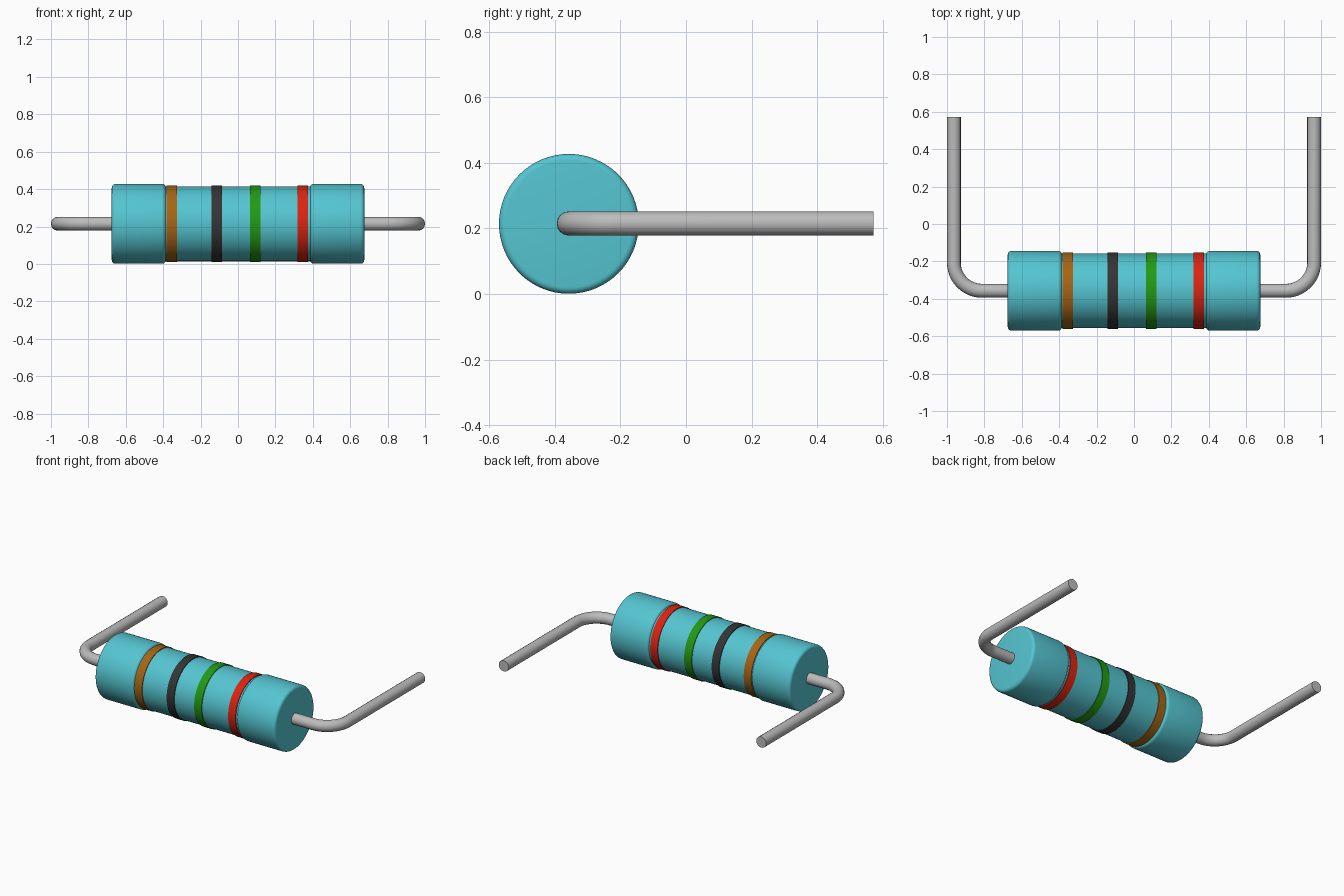
import bpy
import bmesh
import math
from mathutils import Matrix, Vector

cube = bpy.data.objects.get("Cube")
if cube:
    bpy.data.objects.remove(cube, do_unlink=True)

AXIS_Y, AXIS_Z = -0.357, 0.214
CAP_R, CORE_R, BAND_R, WIRE_R = 0.213, 0.2, 0.205, 0.037


def material(name, color):
    mat = bpy.data.materials.new(name)
    mat.use_nodes = True
    mat.diffuse_color = (*color, 1)
    mat.node_tree.nodes["Principled BSDF"].inputs["Base Color"].default_value = (*color, 1)
    return mat


def smooth(obj):
    bpy.ops.object.select_all(action="DESELECT")
    obj.select_set(True)
    bpy.context.view_layer.objects.active = obj
    bpy.ops.object.shade_smooth_by_angle(angle=math.radians(35))


def lathe(name, profile, mat):
    """Spin (x, radius) points around the body axis."""
    bm = bmesh.new()
    verts = [bm.verts.new((x, 0, r)) for x, r in profile]
    edges = [bm.edges.new(pair) for pair in zip(verts, verts[1:])]
    bmesh.ops.spin(bm, geom=verts + edges, cent=(0, 0, 0), axis=(1, 0, 0),
                   angle=math.tau, steps=64, use_duplicate=False)
    bmesh.ops.remove_doubles(bm, verts=bm.verts, dist=0.0001)
    bmesh.ops.recalc_face_normals(bm, faces=bm.faces)
    bmesh.ops.transform(bm, matrix=Matrix.Translation((0, AXIS_Y, AXIS_Z)), verts=bm.verts)
    mesh = bpy.data.meshes.new(name)
    bm.to_mesh(mesh)
    bm.free()
    mesh.materials.append(mat)
    obj = bpy.data.objects.new(name, mesh)
    bpy.context.collection.objects.link(obj)
    smooth(obj)
    return obj


def rounded_drum(x0, x1, radius, fillet):
    """Profile of a closed drum with rounded rims."""
    arc = [math.radians(a) for a in range(0, 91, 18)]
    left = [(x0 + fillet * (1 - math.sin(a)), radius - fillet * (1 - math.cos(a)))
            for a in reversed(arc)]
    right = [(x0 + x1 - x, r) for x, r in reversed(left)]
    return [(x0, 0)] + left + right + [(x1, 0)]


def lead(name, side, mat):
    """Bent wire: out of the cap, round the elbow, then straight back."""
    bend, x_end = 0.15, 1 - WIRE_R
    centre = Vector((x_end - bend, AXIS_Y + bend))
    path = [(0.6, AXIS_Y)]
    for i in range(13):
        a = math.radians(-90 + i * 7.5)
        path.append((centre.x + bend * math.cos(a), centre.y + bend * math.sin(a)))
    path.append((x_end, 0.572))
    curve = bpy.data.curves.new(name, "CURVE")
    curve.dimensions = "3D"
    curve.bevel_depth = WIRE_R
    curve.bevel_resolution = 6
    curve.use_fill_caps = True
    spline = curve.splines.new("POLY")
    spline.points.add(len(path) - 1)
    for point, (x, y) in zip(spline.points, path):
        point.co = (side * x, y, AXIS_Z + 0.001, 1)
    curve.materials.append(mat)
    obj = bpy.data.objects.new(name, curve)
    bpy.context.collection.objects.link(obj)
    bpy.ops.object.select_all(action="DESELECT")
    obj.select_set(True)
    bpy.context.view_layer.objects.active = obj
    bpy.ops.object.convert(target="MESH")
    smooth(bpy.context.object)


teal = material("teal coating", (0.09, 0.56, 0.64))
steel = material("grey wire", (0.5, 0.5, 0.5))
bands = {
    "brown_band": (-0.353, material("brown paint", (0.38, 0.13, 0.007))),
    "black_band": (-0.113, material("charcoal paint", (0.035, 0.035, 0.035))),
    "green_band": (0.093, material("green paint", (0.016, 0.32, 0.007))),
    "red_band": (0.347, material("red paint", (0.7, 0.018, 0.006))),
}

# Body core and end caps
lathe("body_core", [(-0.4, CORE_R), (0.4, CORE_R)], teal)
lathe("right_cap", rounded_drum(-0.675, -0.385, CAP_R, 0.02), teal)
lathe("left_cap", rounded_drum(0.385, 0.675, CAP_R, 0.02), teal)

# Painted rings
for name, (x, mat) in bands.items():
    lathe(name, [(x - 0.028, CORE_R - 0.005), (x - 0.028, BAND_R),
                 (x + 0.028, BAND_R), (x + 0.028, CORE_R - 0.005)], mat)

# Wire leads
lead("right_lead", -1, steel)
lead("left_lead", 1, steel)
